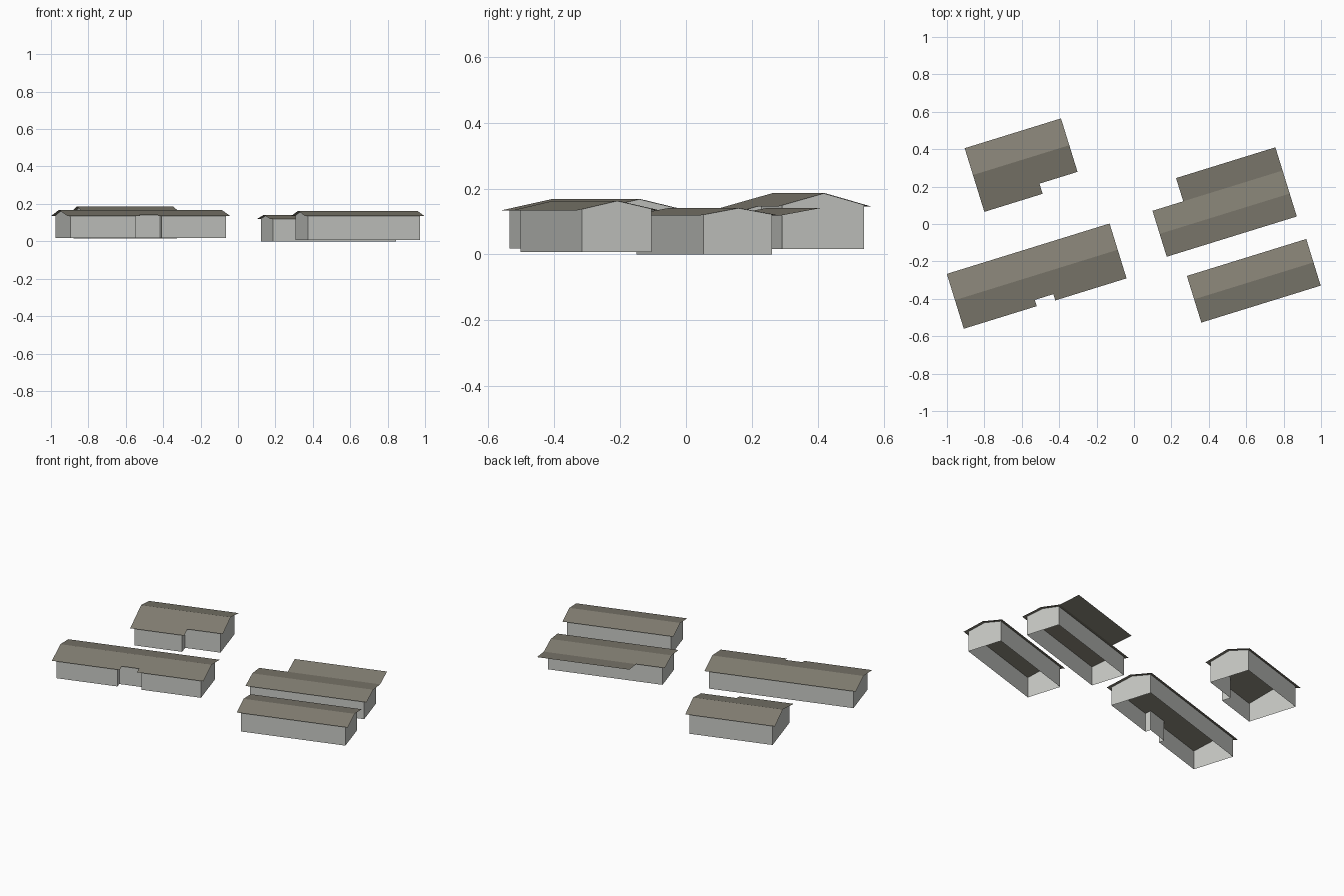
import bpy, bmesh
from math import radians
from mathutils import Matrix

cube = bpy.data.objects.get("Cube")
if cube:
    bpy.data.objects.remove(cube, do_unlink=True)

TURN = radians(17.2)   # all houses share one street direction
OVERHANG = 0.02


def material(name, rgb):
    mat = bpy.data.materials.new(name)
    mat.use_nodes = True
    mat.diffuse_color = (*rgb, 1)
    bsdf = next(n for n in mat.node_tree.nodes if n.type == 'BSDF_PRINCIPLED')
    bsdf.inputs["Base Color"].default_value = (*rgb, 1)
    bsdf.inputs["Roughness"].default_value = 0.9
    return mat


wall_grey = material("wall grey", (0.58, 0.59, 0.56))
roof_brown = material("roof brown", (0.231, 0.216, 0.174))


def height(profile, v):
    """Roof height at depth v, between the knots of the profile."""
    for (v0, z0), (v1, z1) in zip(profile, profile[1:]):
        if v <= v1:
            return z0 + (z1 - z0) * (v - v0) / (v1 - v0)
    return profile[-1][1]


def add_object(name, bm, mat, corner):
    bmesh.ops.remove_doubles(bm, verts=bm.verts, dist=0.0005)
    mesh = bpy.data.meshes.new(name)
    bm.to_mesh(mesh)
    bm.free()
    mesh.materials.append(mat)
    obj = bpy.data.objects.new(name, mesh)
    obj.matrix_world = Matrix.Translation((*corner, 0)) @ Matrix.Rotation(TURN, 4, 'Z')
    bpy.context.collection.objects.link(obj)


def roof(name, corner, profile, plates):
    """Folded sheet: each plate (u0, u1, v0, v1) is split at the ridge lines."""
    bm = bmesh.new()
    for u0, u1, v0, v1 in plates:
        cuts = [v0] + [v for v, z in profile if v0 < v < v1] + [v1]
        for a, b in zip(cuts, cuts[1:]):
            za, zb = height(profile, a), height(profile, b)
            quad = [(u0, a, za), (u1, a, za), (u1, b, zb), (u0, b, zb)]
            bm.faces.new([bm.verts.new(p) for p in quad])
    add_object(name, bm, roof_brown, corner)


def inset(outline):
    """Move a right-angled, counter-clockwise outline inward by the overhang."""
    result = []
    for i, (u, v) in enumerate(outline):
        before, after = outline[i - 1], outline[(i + 1) % len(outline)]
        for a, b in ((before, (u, v)), ((u, v), after)):
            du, dv = b[0] - a[0], b[1] - a[1]
            if abs(du) > abs(dv):
                new_v = v + (OVERHANG if du > 0 else -OVERHANG)
            else:
                new_u = u + (-OVERHANG if dv > 0 else OVERHANG)
        result.append((new_u, new_v))
    return result


def walls(name, corner, base, profile, outline):
    """Open shell of walls rising to the underside of the roof."""
    bm = bmesh.new()
    points = inset(outline)
    for (u0, v0), (u1, v1) in zip(points, points[1:] + points[:1]):
        knots = [v for v, z in profile if min(v0, v1) < v < max(v0, v1)]
        if v1 < v0:
            knots.reverse()
        top = [(u0, v0)] + [(u0, v) for v in knots] + [(u1, v1)]
        ring = [(u0, v0, base), (u1, v1, base)]
        ring += [(u, v, height(profile, v)) for u, v in reversed(top)]
        bm.faces.new([bm.verts.new(p) for p in ring])
    add_object(name, bm, wall_grey, corner)


def rectangle(u, v):
    return [(0, 0), (u, 0), (u, v), (0, v)]


# Long house with a recessed entrance
corner = (-0.91, -0.56)
profile = [(0, 0.134), (0.16, 0.168), (0.307, 0.134)]
roof("long_house_roof", corner, profile,
     [(0, 0.911, 0.035, 0.307), (0, 0.408, 0, 0.035), (0.512, 0.911, 0, 0.035)])
walls("long_house_walls", corner, 0.018, profile,
      [(0, 0), (0.408, 0), (0.408, 0.035), (0.512, 0.035), (0.512, 0),
       (0.911, 0), (0.911, 0.307), (0, 0.307)])

# Tall back house with a stepped front
corner = (-0.80, 0.065)
profile = [(0, 0.130), (0.206, 0.186), (0.356, 0.145)]
roof("stepped_house_roof", corner, profile,
     [(0, 0.539, 0.057, 0.356), (0, 0.326, 0, 0.057)])
walls("stepped_house_walls", corner, 0.016, profile,
      [(0, 0), (0.326, 0), (0.326, 0.057), (0.539, 0.057),
       (0.539, 0.356), (0, 0.356)])

# Low house with an upturned canopy behind it
corner = (0.175, -0.175)
profile = [(0, 0.118), (0.128, 0.141), (0.257, 0.118), (0.387, 0.141)]
roof("canopy_house_roof", corner, profile,
     [(0, 0.728, 0, 0.257), (0.172, 0.728, 0.257, 0.387)])
walls("canopy_house_walls", corner, 0, profile, rectangle(0.728, 0.257))

# Plain front house
corner = (0.36, -0.527)
profile = [(0, 0.134), (0.13, 0.163), (0.261, 0.134)]
roof("front_house_roof", corner, profile, [(0, 0.668, 0, 0.261)])
walls("front_house_walls", corner, 0.008, profile, rectangle(0.668, 0.261))
